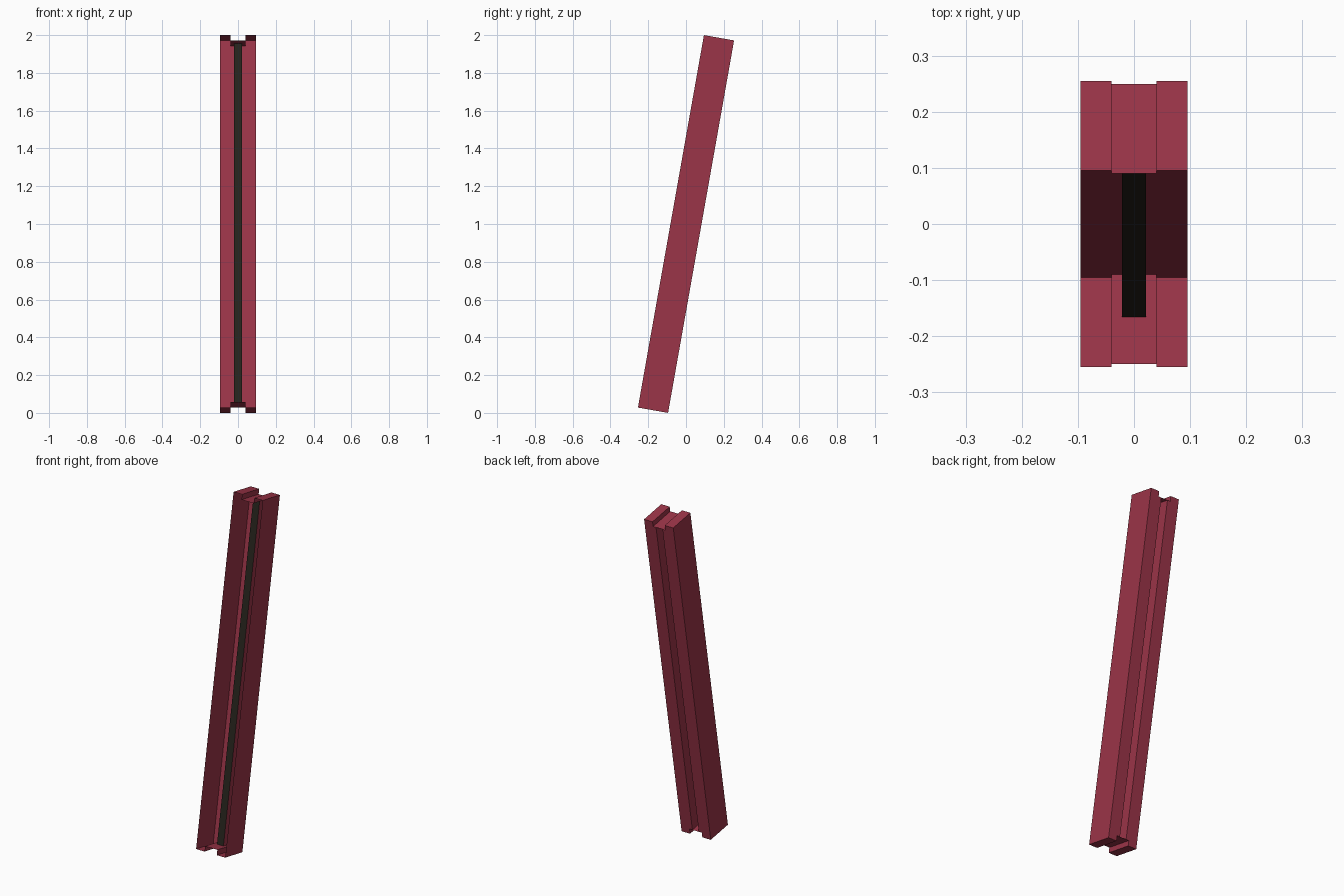
import bpy, bmesh
from math import radians, sin, cos
from mathutils import Matrix, Vector

if "Cube" in bpy.data.objects:
    bpy.data.objects.remove(bpy.data.objects["Cube"])

TILT = radians(10.05)
D = 0.081                                            # half depth
H = (2 - 2 * D * sin(TILT)) / cos(TILT) / 2          # half length
W, N, S = 0.095, 0.04, 0.021                         # half widths: body, end notch, slot
DROP = 0.03                                          # depth of end notch
MID = 0.004                                          # depth position of the dark strip
PLACE = Matrix.Translation((0, 0, 1)) @ Matrix.Rotation(-TILT, 4, 'X')


def material(name, color):
    m = bpy.data.materials.new(name)
    m.diffuse_color = (*color, 1)
    m.use_nodes = True
    m.node_tree.nodes["Principled BSDF"].inputs["Base Color"].default_value = m.diffuse_color
    return m


def sheet(bm, points, direction):
    """Sweep an open line of points into flat panels."""
    a = [bm.verts.new(p) for p in points]
    b = [bm.verts.new(Vector(p) + Vector(direction)) for p in points]
    for i in range(len(a) - 1):
        bm.faces.new((a[i], a[i + 1], b[i + 1], b[i]))


def finish(bm, name, mat):
    bmesh.ops.remove_doubles(bm, verts=bm.verts, dist=1e-5)
    bmesh.ops.recalc_face_normals(bm, faces=bm.faces)
    bm.transform(PLACE)
    mesh = bpy.data.meshes.new(name)
    bm.to_mesh(mesh)
    bm.free()
    mesh.materials.append(mat)
    bpy.context.collection.objects.link(bpy.data.objects.new(name, mesh))


red = material("dark_red", (0.33, 0.035, 0.065))
black = material("near_black", (0.02, 0.017, 0.012))
Z = H - DROP

# Open-front channel with a slot along its back
bm = bmesh.new()
for s in (-1, 1):
    # side wall and outer back panel, full length
    sheet(bm, [(s * W, -D, -H), (s * W, D, -H), (s * N, D, -H)], (0, 0, 2 * H))
    # inner back panel and slot wall, between the notches
    sheet(bm, [(s * N, D, -Z), (s * S, D, -Z), (s * S, MID, -Z)], (0, 0, 2 * Z))
    # notched end cap
    sheet(bm, [(-W, -D, s * H), (-N, -D, s * H), (-N, -D, s * Z),
               (N, -D, s * Z), (N, -D, s * H), (W, -D, s * H)], (0, 2 * D, 0))
finish(bm, "channel_body", red)

# Dark strip at the bottom of the slot
bm = bmesh.new()
sheet(bm, [(-S, MID, -Z), (S, MID, -Z)], (0, 0, 2 * Z))
finish(bm, "slot_strip", black)
